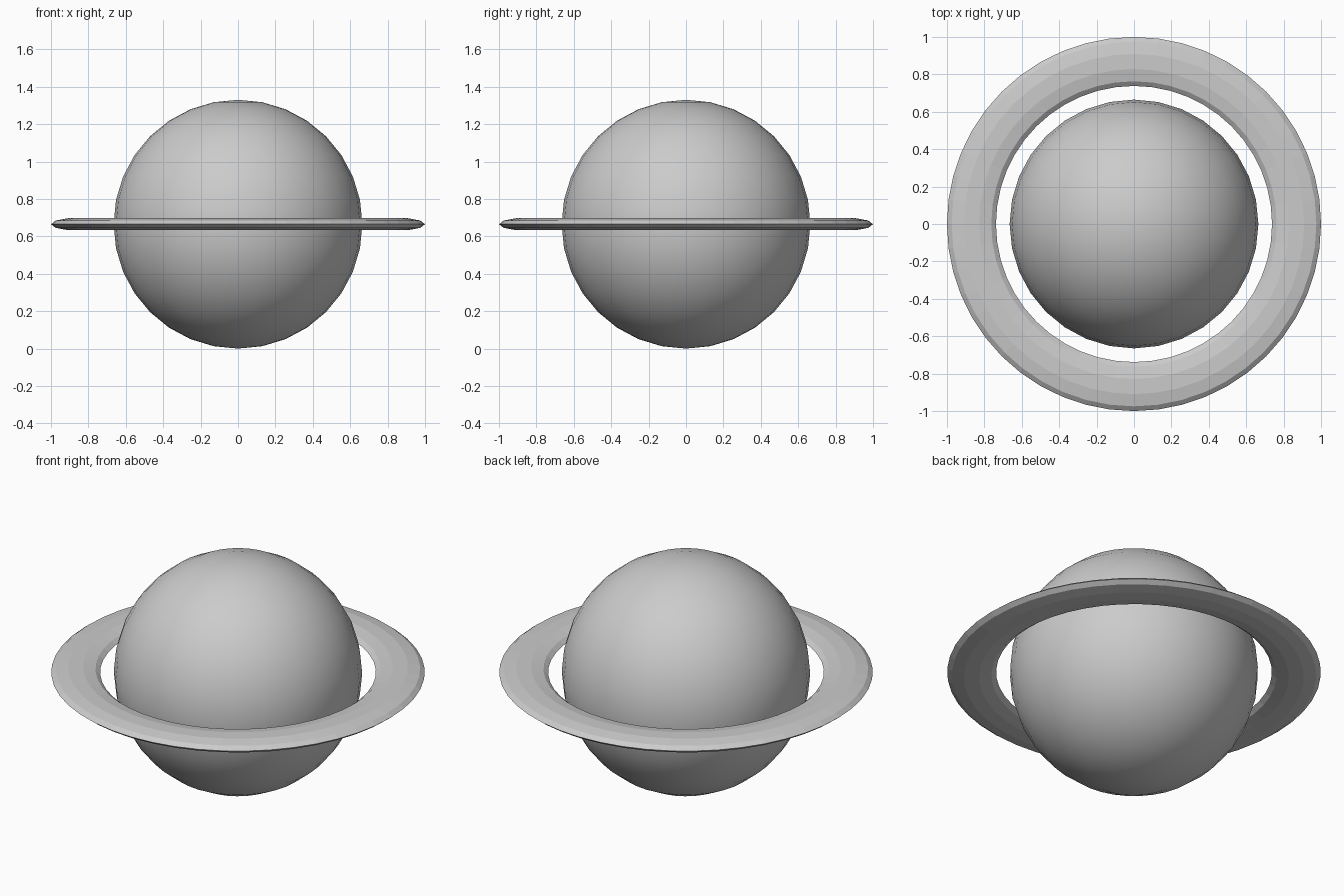
import bpy

if "Cube" in bpy.data.objects:
    bpy.data.objects.remove(bpy.data.objects["Cube"])

R = 0.665          # planet radius, also the height of the centre

# Smooth planet ball
bpy.ops.mesh.primitive_uv_sphere_add(segments=32, ring_count=16, radius=R, location=(0, 0, R))
planet = bpy.context.object
planet.name = "planet"
bpy.ops.object.shade_smooth()

# Flattened faceted ring floating around the equator
bpy.ops.mesh.primitive_torus_add(major_segments=48, minor_segments=10,
                                 major_radius=0.869, minor_radius=0.131,
                                 location=(0, 0, R))
ring = bpy.context.object
ring.name = "planet_ring"
ring.scale.z = 0.255
bpy.ops.object.transform_apply(location=False, rotation=False, scale=True)
bpy.ops.object.shade_flat()
